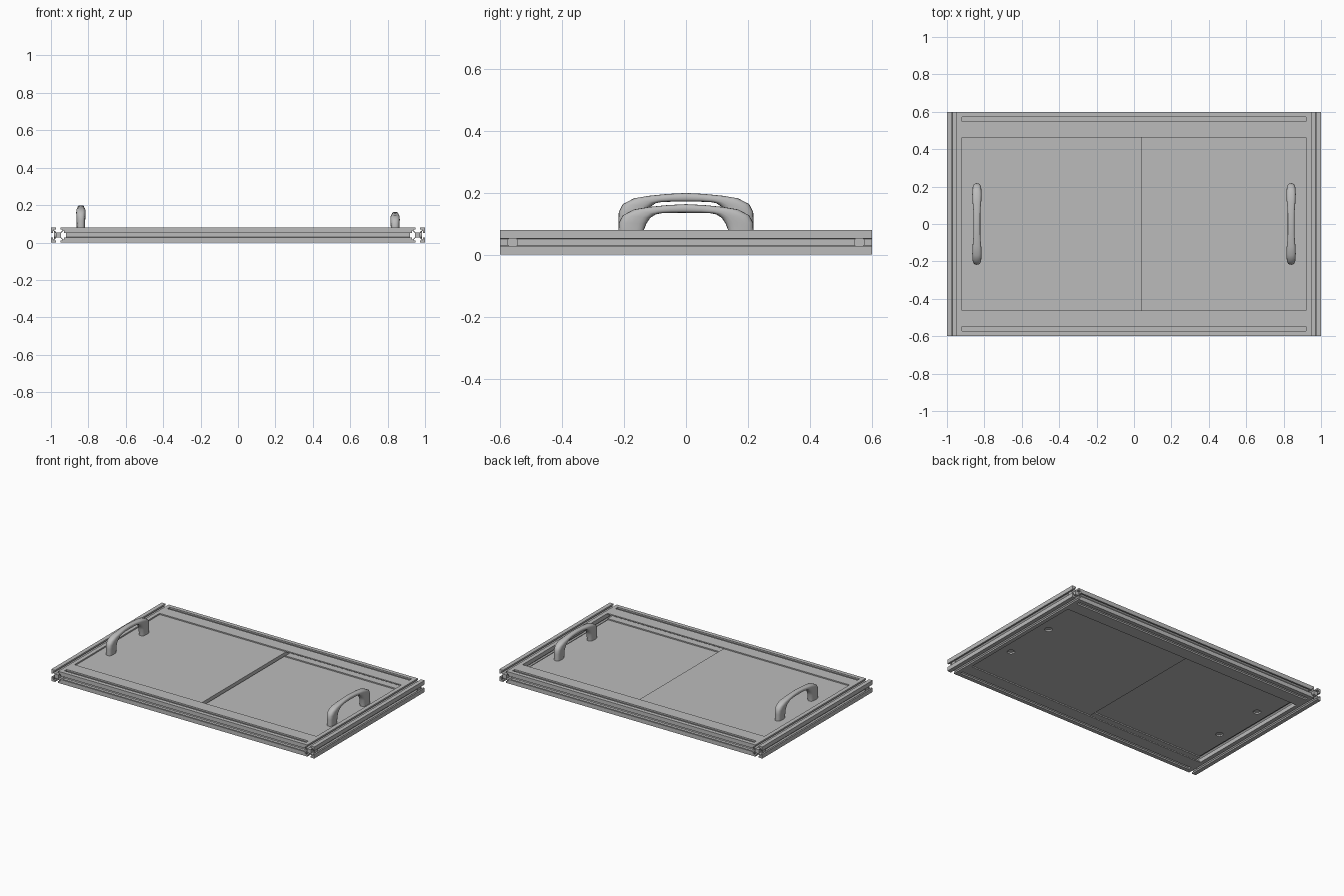
import bpy, bmesh, math
from mathutils import Vector

cube = bpy.data.objects.get("Cube")
if cube:
    bpy.data.objects.remove(cube, do_unlink=True)

grey = bpy.data.materials.new("satin_grey")
grey.use_nodes = True
grey.diffuse_color = (0.5, 0.5, 0.5, 1)
grey.node_tree.nodes["Principled BSDF"].inputs["Base Color"].default_value = (0.5, 0.5, 0.5, 1)


def finish(name, bm, smooth=False):
    bmesh.ops.recalc_face_normals(bm, faces=bm.faces)
    mesh = bpy.data.meshes.new(name)
    bm.to_mesh(mesh)
    bm.free()
    mesh.materials.append(grey)
    obj = bpy.data.objects.new(name, mesh)
    bpy.context.collection.objects.link(obj)
    if smooth:
        bpy.ops.object.select_all(action='DESELECT')
        obj.select_set(True)
        bpy.context.view_layer.objects.active = obj
        bpy.ops.object.shade_smooth_by_angle(angle=math.radians(40))
    return obj


def loft(name, rings, smooth=False):
    """Skin a list of equal rings and cap both ends."""
    bm = bmesh.new()
    loops = [[bm.verts.new(p) for p in ring] for ring in rings]
    n = len(loops[0])
    for a, b in zip(loops, loops[1:]):
        for i in range(n):
            j = (i + 1) % n
            bm.faces.new((a[i], a[j], b[j], b[i]))
    bm.faces.new(loops[0])
    bm.faces.new(loops[-1])
    return finish(name, bm, smooth)


def extrude(name, profile, axis, start, end):
    """Profile is (x, z) for a run along y, (y, z) for a run along x."""
    def place(u, v, t):
        return Vector((t, u, v)) if axis == 'x' else Vector((u, t, v))
    return loft(name, [[place(u, v, t) for u, v in profile] for t in (start, end)])


def box(name, x0, x1, y0, y1, z0, z1):
    return extrude(name, [(y0, z0), (y1, z0), (y1, z1), (y0, z1)], 'x', x0, x1)


def cylinder(name, centre, radius, depth, axis):
    bm = bmesh.new()
    bmesh.ops.create_cone(bm, cap_ends=True, segments=24, radius1=radius,
                          radius2=radius, depth=depth)
    rot = Vector((0, 0, 1)).rotation_difference(Vector(axis)).to_matrix()
    for v in bm.verts:
        v.co = rot @ v.co + Vector(centre)
    return finish(name, bm, True)


# T-slot section: one side, turned four times
side = [(-.04, .04), (-.012, .04), (-.012, .029), (-.023, .029), (-.023, .026),
        (-.011, .014), (.011, .014), (.023, .026), (.023, .029), (.012, .029), (.012, .04)]


def slot_section(centre):
    pts = []
    for k in range(4):
        for u, v in side:
            for _ in range(k):
                u, v = v, -u
            pts.append((centre + u, .04 + v))
    return pts


# Frame bars, sliding tracks and corner bolts
for s, x_name, y_name in ((-1, "right", "front"), (1, "left", "back")):
    extrude(x_name + "_frame_bar", slot_section(s * .96), 'y', -.6, .6)
    extrude(y_name + "_frame_bar", slot_section(s * .56), 'x', -.92, .92)
    track = [(.52, 0), (.462, 0), (.462, .008), (.51, .008), (.51, .036), (.462, .036),
             (.462, .044), (.51, .044), (.51, .072), (.462, .072), (.462, .08), (.52, .08)]
    extrude(y_name + "_track", [(s * y, z) for y, z in track], 'x', -.92, .92)
    for y in (-.56, .56):
        cylinder(x_name + "_corner_bolt", (s * .979, y, .04), .018, .012, (1, 0, 0))

# Sliding panels, one above the other
upper_panel = box("upper_panel", -.92, .04, -.506, .506, .046, .071)
lower_panel = box("lower_panel", -.04, .92, -.506, .506, .010, .035)

# Grip stations: outer y, outer z, inner y, inner z, half width
stations = [(.218, 0, .14, 0, .022), (.218, .045, .136, .044, .023), (.217, .068, .128, .065, .024),
            (.204, .092, .115, .084, .025), (.168, .111, .098, .095, .024),
            (.12, .119, .078, .099, .021), (.06, .125, .045, .1, .018)]
centre_station = [(0, .128, 0, .1, .018)]
mirrored = [(-a, b, -c, d, w) for a, b, c, d, w in reversed(stations)]


def handle(name, x, z):
    rings = []
    for oy, oz, iy, iz, w in stations + centre_station + mirrored:
        ring = []
        for k in range(20):
            a = math.tau * k / 20
            c, s = (math.copysign(abs(f) ** .7, f) for f in (math.cos(a), math.sin(a)))
            t = .5 + .5 * c
            ring.append(Vector((x + w * s, iy + (oy - iy) * t, z + iz + (oz - iz) * t)))
        rings.append(ring)
    loft(name, rings, True)


# Handles with screw recesses under the panels
for name, panel, x, top, bottom in (("upper", upper_panel, -.84, .071, .046),
                                    ("lower", lower_panel, .84, .035, .010)):
    handle(name + "_handle", x, top)
    for y in (-.18, .18):
        cutter = cylinder(name + "_screw_cutter", (x, y, bottom), .024, .02, (0, 0, 1))
        cutter.hide_render = True
        cutter.hide_set(True)
        mod = panel.modifiers.new("screw_recess", 'BOOLEAN')
        mod.operation = 'DIFFERENCE'
        mod.solver = 'EXACT'
        mod.object = cutter
